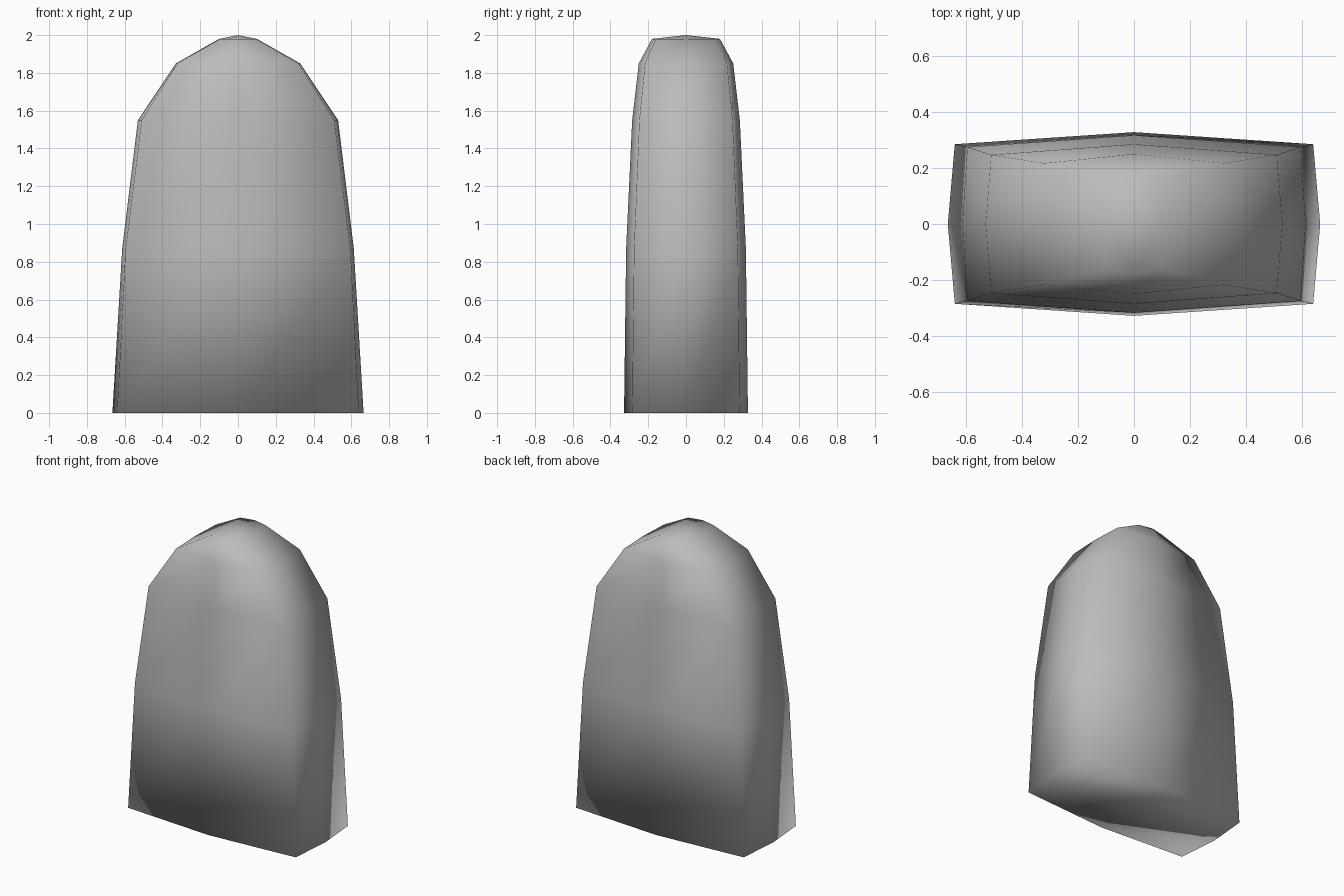
import bpy, bmesh

cube = bpy.data.objects.get("Cube")
if cube:
    bpy.data.objects.remove(cube, do_unlink=True)

# Plain grey stone
stone = bpy.data.materials.new("grey_stone")
stone.use_nodes = True
grey = (0.5, 0.5, 0.5, 1)
stone.diffuse_color = grey
stone.node_tree.nodes["Principled BSDF"].inputs["Base Color"].default_value = grey

# Cross-sections: height, side middle x, corner x, corner y, front middle y
SECTIONS = [
    (0.00, 0.665, 0.64, 0.285, 0.328),
    (0.87, 0.613, 0.595, 0.275, 0.317),
    (1.55, 0.53, 0.51, 0.247, 0.285),
    (1.85, 0.33, 0.32, 0.217, 0.25),
    (1.98, 0.10, 0.095, 0.16, 0.18),
]


def add_ring(bm, z, side, cx, cy, mid):
    outline = [(0, -mid), (cx, -cy), (side, 0), (cx, cy),
               (0, mid), (-cx, cy), (-side, 0), (-cx, -cy)]
    return [bm.verts.new((x, y, z)) for x, y in outline]


def add_cap(bm, ring, z):
    # Four quads meeting at a centre point
    centre = bm.verts.new((0, 0, z))
    for i in range(0, 8, 2):
        bm.faces.new((ring[i], ring[i + 1], ring[(i + 2) % 8], centre))


# Tapered slab with a rounded crown
bm = bmesh.new()
rings = [add_ring(bm, *section) for section in SECTIONS]
for low, high in zip(rings, rings[1:]):
    for i in range(8):
        j = (i + 1) % 8
        bm.faces.new((low[i], low[j], high[j], high[i]))
add_cap(bm, rings[0], 0)
add_cap(bm, rings[-1], 2)
bmesh.ops.recalc_face_normals(bm, faces=bm.faces)
for face in bm.faces:
    face.smooth = True

mesh = bpy.data.meshes.new("stone_slab")
bm.to_mesh(mesh)
bm.free()
mesh.materials.append(stone)
slab = bpy.data.objects.new("stone_slab", mesh)
bpy.context.collection.objects.link(slab)
